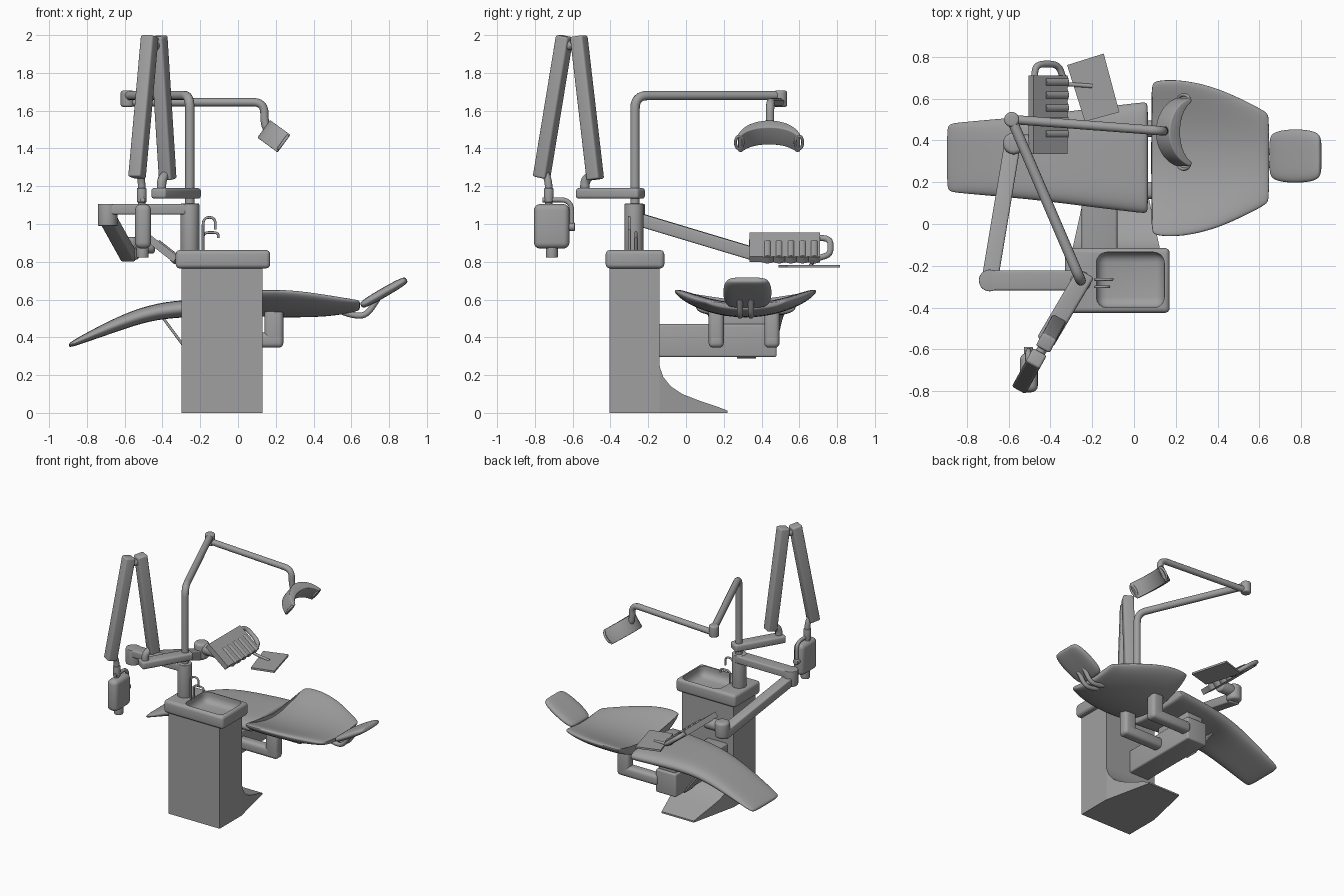
import bpy, bmesh
from math import sin, cos, pi, radians, sqrt
from mathutils import Vector, Matrix

if "Cube" in bpy.data.objects:
    bpy.data.objects.remove(bpy.data.objects["Cube"])

grey = bpy.data.materials.new("clinic grey")
grey.use_nodes = True
grey.diffuse_color = (0.35, 0.35, 0.35, 1)
grey.node_tree.nodes["Principled BSDF"].inputs["Base Color"].default_value = (0.35, 0.35, 0.35, 1)


def finish(ob):
    """Bake modifiers, shade and colour one part."""
    bpy.ops.object.select_all(action='DESELECT')
    ob.select_set(True)
    bpy.context.view_layer.objects.active = ob
    bpy.ops.object.convert(target='MESH')
    bpy.ops.object.shade_smooth_by_angle(angle=radians(35))
    ob.data.materials.clear()
    ob.data.materials.append(grey)
    return ob


def make(name, bm, matrix=Matrix(), bevel=0.0, subsurf=0):
    bmesh.ops.recalc_face_normals(bm, faces=bm.faces)
    mesh = bpy.data.meshes.new(name)
    bm.to_mesh(mesh)
    bm.free()
    ob = bpy.data.objects.new(name, mesh)
    bpy.context.collection.objects.link(ob)
    ob.matrix_world = matrix
    if bevel:
        mod = ob.modifiers.new("bevel", 'BEVEL')
        mod.width, mod.segments = bevel, 4
        mod.limit_method, mod.angle_limit = 'ANGLE', radians(40)
    if subsurf:
        ob.modifiers.new("smooth", 'SUBSURF').levels = subsurf
    return finish(ob)


def box(name, center, size, bevel=0.0, rot=Matrix()):
    bm = bmesh.new()
    bmesh.ops.create_cube(bm, size=1)
    bmesh.ops.scale(bm, vec=size, verts=bm.verts)
    return make(name, bm, Matrix.Translation(center) @ rot, bevel)


def span(name, lo, hi, bevel=0.0):
    lo, hi = Vector(lo), Vector(hi)
    return box(name, (lo + hi) / 2, hi - lo, bevel)


def bar(name, p, q, width, height, bevel=0.01):
    """Box beam running from p to q."""
    p, q = Vector(p), Vector(q)
    rot = (q - p).to_track_quat('X', 'Z').to_matrix().to_4x4()
    return box(name, (p + q) / 2, ((q - p).length, width, height), bevel, rot)


def rod(name, p, q, r, bevel=0.005):
    p, q = Vector(p), Vector(q)
    bm = bmesh.new()
    bmesh.ops.create_cone(bm, cap_ends=True, segments=28, radius1=r, radius2=r, depth=(q - p).length)
    rot = (q - p).to_track_quat('Z', 'Y').to_matrix().to_4x4()
    return make(name, bm, Matrix.Translation((p + q) / 2) @ rot, bevel)


def tube(name, points, r, fillet=0.05, closed=False, matrix=Matrix()):
    """Round pipe through points, with rounded bends."""
    pts = [Vector(p) for p in points]
    path = [pts[0]]
    for a, b, c in zip(pts, pts[1:], pts[2:]):
        s = b + (a - b).normalized() * min(fillet, (a - b).length / 2)
        e = b + (c - b).normalized() * min(fillet, (c - b).length / 2)
        for i in range(7):
            t = i / 6
            path.append(s * (1 - t) ** 2 + b * 2 * t * (1 - t) + e * t * t)
    path.append(pts[-1])
    if closed:
        path = pts
    curve = bpy.data.curves.new(name, 'CURVE')
    curve.dimensions = '3D'
    curve.bevel_depth, curve.bevel_resolution, curve.use_fill_caps = r, 4, True
    spline = curve.splines.new('POLY')
    spline.points.add(len(path) - 1)
    for sp, p in zip(spline.points, path):
        sp.co = (*p, 1)
    spline.use_cyclic_u = closed
    ob = bpy.data.objects.new(name, curve)
    bpy.context.collection.objects.link(ob)
    ob.matrix_world = matrix
    return finish(ob)


def prism(name, outline, axis, depth, matrix=Matrix(), bevel=0.0):
    bm = bmesh.new()
    face = bm.faces.new([bm.verts.new(p) for p in outline])
    new = bmesh.ops.extrude_face_region(bm, geom=[face])["geom"]
    moved = [v for v in new if isinstance(v, bmesh.types.BMVert)]
    bmesh.ops.translate(bm, vec=Vector(axis) * depth, verts=moved)
    return make(name, bm, matrix, bevel)


def cushion(name, y0, stations):
    """Loft pads; each station is x, middle z, half width, thickness, side lift."""
    bm = bmesh.new()
    n = 10
    vs = [sin(-pi / 2 + pi * i / n) for i in range(n + 1)]
    sides = [(v, 1) for v in vs] + [(v, -1) for v in reversed(vs[1:-1])]
    rings = []
    for x, z, hw, th, lift in stations:
        rings.append([bm.verts.new((x, y0 + v * hw, z + lift * v * v
                      + s * th / 2 * sqrt(max(0, 1 - v ** 6)))) for v, s in sides])
    for a, b in zip(rings, rings[1:]):
        for i in range(len(a)):
            j = (i + 1) % len(a)
            bm.faces.new((a[i], a[j], b[j], b[i]))
    bm.faces.new(rings[0])
    bm.faces.new(rings[-1])
    return make(name, bm, subsurf=2)


# Cabinet and its flared foot
span("cabinet", (-0.30, -0.405, 0), (0.13, -0.14, 0.78))
foot = [(-0.145, 0), (-0.145, 0.30), (-0.138, 0.24), (-0.12, 0.19), (-0.08, 0.14),
        (-0.02, 0.10), (0.07, 0.065), (0.16, 0.035), (0.22, 0.012), (0.22, 0)]
bm = bmesh.new()
sides = [[bm.verts.new((-0.085 + s * (0.215 - 0.22 * (y + 0.145)), y, z)) for y, z in foot] for s in (-1, 1)]
for i in range(len(foot)):
    j = (i + 1) % len(foot)
    bm.faces.new((sides[0][i], sides[0][j], sides[1][j], sides[1][i]))
for ring in sides:
    bm.faces.new(ring)
make("foot", bm)

# Basin with a sunken bowl
basin = span("basin", (-0.33, -0.425, 0.765), (0.17, -0.115, 0.862), 0.022)
cutter = span("bowl_cutter", (-0.18, -0.4, 0.785), (0.145, -0.135, 1.0), 0.05)
cutter.hide_render = True
cut = basin.modifiers.new("bowl", 'BOOLEAN')
cut.operation, cut.object = 'DIFFERENCE', cutter
finish(basin)
bpy.data.objects.remove(cutter)
tube("tall_tap", [(-0.185, -0.3, 0.85), (-0.185, -0.3, 1.035), (-0.12, -0.3, 1.035), (-0.12, -0.3, 0.97)], 0.007, 0.04)
tube("low_tap", [(-0.185, -0.265, 0.85), (-0.185, -0.265, 0.955), (-0.105, -0.265, 0.955), (-0.105, -0.265, 0.925)], 0.007, 0.03)

# Column and instrument arm
rod("column", (-0.255, -0.275, 0.85), (-0.255, -0.275, 1.108), 0.05)
bar("instrument_arm", (-0.69, -0.27, 1.078), (-0.25, -0.27, 1.078), 0.095, 0.056)
rod("instrument_elbow", (-0.69, -0.27, 0.99), (-0.69, -0.27, 1.106), 0.052)
bar("sloping_arm", (-0.69, -0.27, 1.03), (-0.58, 0.39, 0.832), 0.078, 0.068)
rod("holder_joint", (-0.575, 0.385, 0.81), (-0.575, 0.385, 0.93), 0.052, 0.02)
rod("holder_pivot", (-0.575, 0.385, 0.885), (-0.44, 0.385, 0.885), 0.042, 0.015)

# Tilted instrument holder with scalloped edge, ridges and handle
tilt = Matrix.Translation((-0.41, 0, 0.875)) @ Matrix.Rotation(radians(38), 4, 'Y')
edge = [(0.1 + 0.01 * abs(sin(5 * pi * i / 40)), 0.40 + 0.31 * i / 40, -0.02) for i in range(41)]
prism("instrument_holder", [(-0.105, 0.335, -0.02), (0.1, 0.335, -0.02)] + edge + [(-0.105, 0.71, -0.02)],
      (0, 0, 1), 0.04, tilt)
for i in range(5):
    y = 0.431 + 0.062 * i
    tube("holder_ridge", [tilt @ Vector((-0.03, y, 0.006)), tilt @ Vector((0.104, y, 0.006))], 0.022)
tube("holder_handle", [(-0.085, 0.70, 0), (-0.075, 0.765, 0), (0.06, 0.765, 0), (0.09, 0.70, 0)],
     0.016, 0.05, matrix=tilt)

# Tray on its link
tray = [(-0.32, 0.76), (-0.145, 0.815), (-0.07, 0.535), (-0.235, 0.49)]
prism("tray", [(x, y, 0.77) for x, y in tray], (0, 0, 1), 0.014)
tube("tray_link", [(-0.36, 0.66, 0.83), (-0.34, 0.67, 0.795), (-0.2, 0.66, 0.782)], 0.01, 0.03)

# Imaging arm, folded upwards
bar("imaging_base_arm", (-0.23, -0.235, 1.162), (-0.425, -0.565, 1.162), 0.09, 0.056, 0.015)
tube("imaging_post", [(-0.405, -0.535, 1.17), (-0.405, -0.535, 1.235), (-0.375, -0.485, 1.27)], 0.025, 0.03)
bar("imaging_lower_arm", (-0.372, -0.48, 1.235), (-0.42, -0.568, 1.995), 0.075, 0.075, 0.012)
bar("imaging_upper_arm", (-0.467, -0.642, 1.995), (-0.535, -0.765, 1.245), 0.075, 0.075, 0.012)
rod("imaging_hinge", (-0.41, -0.55, 1.945), (-0.475, -0.66, 1.945), 0.024)
tube("imaging_drop", [(-0.525, -0.755, 1.29), (-0.51, -0.727, 1.23), (-0.51, -0.727, 1.1)], 0.02, 0.04)
rod("imaging_collar", (-0.51, -0.727, 1.115), (-0.51, -0.727, 1.19), 0.026)
tube("imaging_yoke", [(-0.505, -0.76, 1.128), (-0.505, -0.605, 1.128), (-0.505, -0.605, 0.97)], 0.013, 0.06)
rod("yoke_pivot", (-0.505, -0.64, 0.985), (-0.505, -0.588, 0.985), 0.022)
span("imaging_head", (-0.545, -0.805, 0.87), (-0.46, -0.617, 1.105), 0.032)
rod("imaging_nozzle", (-0.505, -0.71, 0.822), (-0.505, -0.71, 0.9), 0.032)

# Lamp post, arms and head
tube("lamp_post", [(-0.255, -0.27, 1.09), (-0.255, -0.27, 1.68), (-0.585, 0.5, 1.68)], 0.025, 0.07)
rod("lamp_elbow", (-0.585, 0.5, 1.62), (-0.585, 0.5, 1.706), 0.036, 0.012)
tube("lamp_arm", [(-0.585, 0.5, 1.645), (0.14, 0.445, 1.645), (0.14, 0.445, 1.52), (0.17, 0.445, 1.49)], 0.022, 0.06)
aim = Matrix.Translation((0.17, 0.44, 1.55)) @ Matrix.Rotation(radians(36), 4, 'Y')
R = 0.17
phis = [radians(-76 + 152 * i / 24) for i in range(25)]


def arc(p, inset):
    r = R - inset * (0.02 + 0.045 * cos(p * 1.18))
    return (R - r * cos(p), r * sin(p), -0.115)


prism("lamp_head", [arc(p, 0) for p in phis] + [arc(p, 1) for p in reversed(phis)], (0, 0, 1), 0.115, aim, 0.006)
for s in (-1, 1):
    loop = [(0.125, s * 0.158 + 0.02 * cos(a), -0.055 + 0.042 * sin(a)) for a in [2 * pi * i / 20 for i in range(20)]]
    tube("lamp_handle", loop, 0.008, closed=True, matrix=aim)

# Chair support
span("support_beam", (-0.25, -0.16, 0.295), (-0.08, 0.48, 0.47), 0.012)
for y in (0.16, 0.455):
    span("back_bracket_foot", (-0.1, y - 0.04, 0.345), (0.24, y + 0.04, 0.425), 0.025)
    span("back_bracket_riser", (0.14, y - 0.04, 0.35), (0.24, y + 0.04, 0.56), 0.025)
span("seat_mount", (-0.23, 0.15, 0.45), (-0.09, 0.46, 0.54), 0.01)
bar("leg_strut", (-0.41, 0.32, 0.52), (-0.24, 0.32, 0.29), 0.1, 0.014, 0.004)

# Upholstery
cushion("seat", 0.317, [(-0.895, 0.358, 0.14, 0.015, 0), (-0.885, 0.362, 0.165, 0.028, 0),
        (-0.83, 0.387, 0.172, 0.045, 0), (-0.63, 0.475, 0.19, 0.08, 0), (-0.47, 0.53, 0.205, 0.085, 0),
        (-0.3, 0.555, 0.227, 0.092, 0), (0.02, 0.56, 0.267, 0.092, 0), (0.06, 0.56, 0.27, 0.085, 0),
        (0.068, 0.56, 0.255, 0.05, 0)])
cushion("backrest", 0.315, [(0.082, 0.54, 0.35, 0.03, 0.1), (0.09, 0.54, 0.375, 0.065, 0.105),
        (0.2, 0.54, 0.385, 0.075, 0.11), (0.36, 0.54, 0.355, 0.075, 0.095), (0.5, 0.545, 0.295, 0.07, 0.065),
        (0.615, 0.557, 0.235, 0.05, 0.035), (0.64, 0.56, 0.215, 0.035, 0.03), (0.646, 0.56, 0.19, 0.015, 0.025)])
rest = cushion("headrest", 0, [(-0.14, 0, 0.08, 0.02, 0), (-0.13, 0, 0.112, 0.04, 0), (-0.06, 0, 0.13, 0.05, 0),
               (0.06, 0, 0.13, 0.05, 0), (0.13, 0, 0.112, 0.04, 0), (0.14, 0, 0.08, 0.02, 0)])
rest.matrix_world = Matrix.Translation((0.772, 0.325, 0.637)) @ Matrix.Rotation(radians(-30), 4, 'Y')
for y in (0.285, 0.345):
    tube("headrest_bracket", [(0.54, y, 0.54), (0.61, y, 0.515), (0.68, y, 0.515), (0.74, y, 0.605)], 0.016, 0.05)
